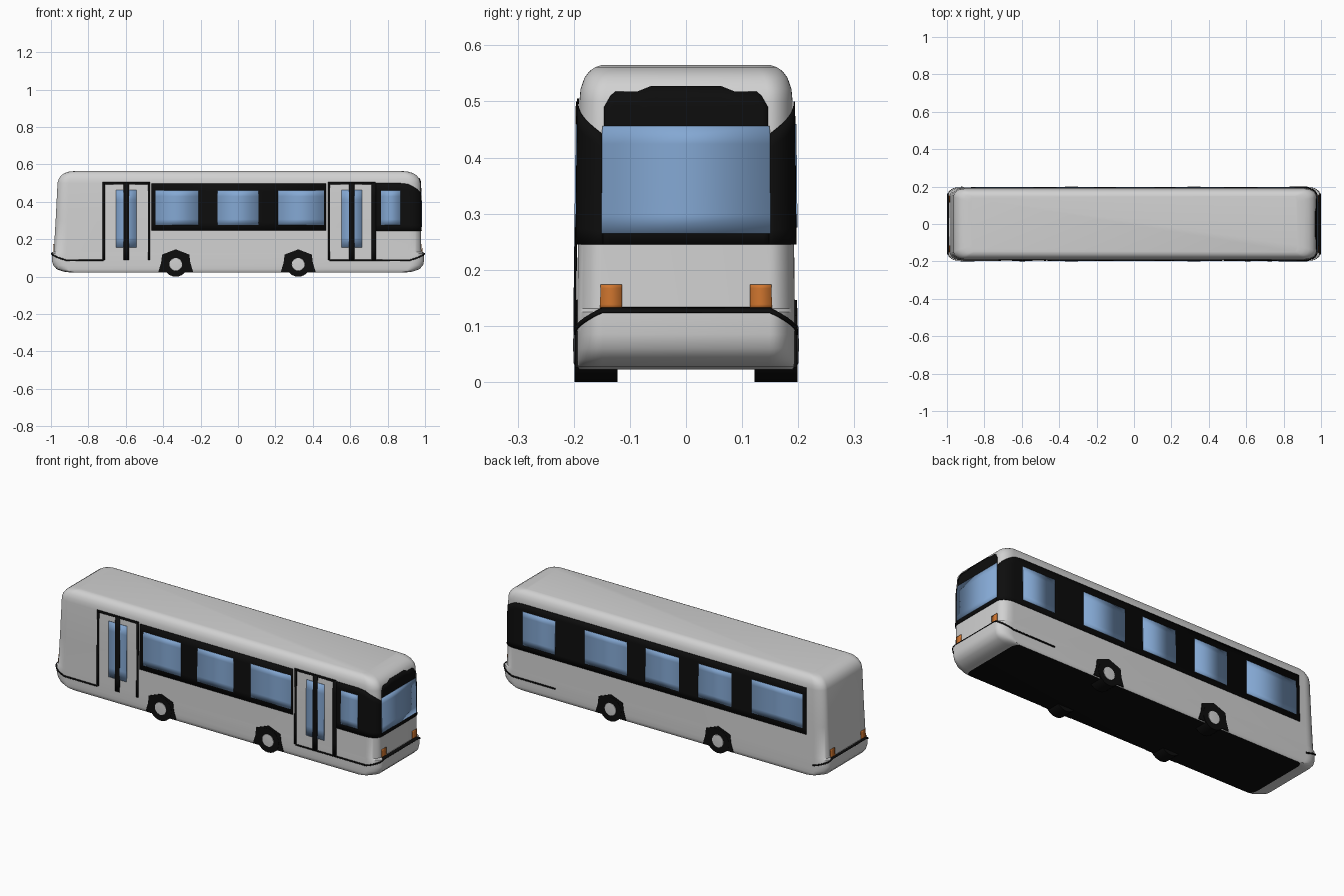
import bpy, bmesh, math

if "Cube" in bpy.data.objects:
    bpy.data.objects.remove(bpy.data.objects["Cube"])

HL, HW = 0.995, 0.194          # nominal half length / half width of the shell
RX, RY = 0.075, 0.045          # plan corner radii
# shell sections: z, rear inset, front inset, half width
SECTIONS = [
    (0.022, .100, .100, .190), (0.027, .062, .062, .193), (0.040, .025, .025, .194),
    (0.060, .008, .006, .194), (0.085, .000, .000, .194), (0.125, .000, .000, .194),
    (0.131, .010, .015, .194), (0.300, .020, .018, .192), (0.500, .030, .020, .190),
    (0.522, .036, .025, .188), (0.542, .050, .040, .181), (0.554, .068, .060, .172),
    (0.561, .090, .085, .162), (0.565, .125, .120, .150)]


def material(name, rgb):
    m = bpy.data.materials.new(name)
    m.diffuse_color = (*rgb, 1)
    m.use_nodes = True
    m.node_tree.nodes["Principled BSDF"].inputs["Base Color"].default_value = m.diffuse_color
    return m


GREY = material("light grey paint", (.64, .64, .64))
BLACK = material("black trim", (.004, .004, .004))
GLASS = material("blue glass", (.23, .39, .65))
ORANGE = material("orange lamp", (.63, .18, .028))


def shell(x, y, z):
    """Moves a point of the nominal outline to the real shell at height z."""
    for a, b in zip(SECTIONS, SECTIONS[1:]):
        if z <= b[0]:
            break
    t = min(1, max(0, (z - a[0]) / (b[0] - a[0])))
    rear, front, half = (a[i] + (b[i] - a[i]) * t for i in (1, 2, 3))
    w = min(1, max(0, (abs(x) - 0.84) / (HL - 0.84)))
    x -= math.copysign((front if x > 0 else rear) * w, x)
    return (x, y * half / HW, z)


def corner(end, side, deg, off=0):
    """Plan corner point; 0 degrees lies on the end, 90 on the side."""
    a = math.radians(deg)
    return (end * (HL - RX + (RX + off) * math.cos(a)),
            side * (HW - RY + (RY + off) * math.sin(a)))


def finish(name, bm, mats, angle=None):
    bmesh.ops.recalc_face_normals(bm, faces=bm.faces)
    me = bpy.data.meshes.new(name)
    bm.to_mesh(me)
    bm.free()
    for m in mats:
        me.materials.append(m)
    ob = bpy.data.objects.new(name, me)
    bpy.context.collection.objects.link(ob)
    if angle:
        bpy.ops.object.select_all(action='DESELECT')
        ob.select_set(True)
        bpy.context.view_layer.objects.active = ob
        bpy.ops.object.shade_smooth_by_angle(angle=math.radians(angle))
    return ob


def plate(name, cols, mat, rows=6):
    """Thin sheet on the shell; cols are (x, y, z_low, z_high)."""
    bm = bmesh.new()
    grid = [[bm.verts.new(shell(x, y, lo + (hi - lo) * i / rows)) for i in range(rows + 1)]
            for x, y, lo, hi in cols]
    for a, b in zip(grid, grid[1:]):
        for i in range(rows):
            bm.faces.new((a[i], b[i], b[i + 1], a[i + 1]))
    ob = finish(name, bm, [mat], 40)
    mod = ob.modifiers.new("thickness", 'SOLIDIFY')
    mod.thickness, mod.offset = 0.003, 0


def side_plate(name, side, x0, x1, z0, z1, mat, off=.003):
    y = side * (HW + off)
    plate(name, [(x0, y, z0, z1), (x1, y, z0, z1)], mat)


def end_plate(name, end, y0, y1, z0, z1, mat, off=.005):
    x = end * (HL + off)
    plate(name, [(x, y0, z0, z1), (x, y1, z0, z1)], mat)


# body shell lofted through the sections
bm = bmesh.new()
outline = []
for end, side, flip in ((1, 1, 0), (-1, 1, 1), (-1, -1, 0), (1, -1, 1)):
    arc = [corner(end, side, d) for d in range(0, 91, 10)]
    outline += arc[::-1] if flip else arc
rings = [[bm.verts.new(shell(x, y, s[0])) for x, y in outline] for s in SECTIONS]
n = len(outline)
for a, b in zip(rings, rings[1:]):
    for i in range(n):
        bm.faces.new((a[i], a[(i + 1) % n], b[(i + 1) % n], b[i]))
bm.faces.new(rings[-1])
bm.faces.new(rings[0]).material_index = 1      # dark floor
finish("body_shell", bm, [GREY, BLACK], 35)

# windscreen surround with stepped top edge
F = HL + .003
half = [(0, .527), (.065, .527), (.09, .517), (.13, .517), (.138, .51), (.149, .49)]
cols = [(F, -y, .245, z) for y, z in half[:0:-1]] + [(F, y, .245, z) for y, z in half]
plate("windscreen_surround", cols, BLACK, 12)
end_plate("windscreen", 1, -.152, .152, .265, .456, GLASS)

# window bands that wrap round the front corners
for side, end_x, name in ((-1, .72, "right"), (1, -.875, "left")):
    cols = [(*corner(1, side, d, .003), .245, .44 + .055 * d / 90) for d in range(0, 91, 10)]
    y = side * (HW + .003)
    cols += [(.87, y, .245, .5), (end_x, y, .245, .5)]
    plate(name + "_front_window_band", cols, BLACK, 8)
side_plate("right_window_band", -1, -.462, .47, .248, .497, BLACK)

# side windows
right = [(-.44, -.21), (-.11, .11), (.215, .46), (.765, .872)]
left = [(.66, .862), (.222, .48), (-.095, .11), (-.415, -.213), (-.85, -.538)]
for side, spans, name in ((-1, right, "right"), (1, left, "left")):
    for i, (a, b) in enumerate(spans):
        side_plate(f"{name}_window_{i + 1}", side, a, b, .275, .46, GLASS, .005)

# double doors on the kerb side
for name, c in (("rear_door", -.597), ("front_door", .608)):
    side_plate(name + "_glass", -1, c - .055, c + .055, .157, .462, GLASS, .003)
    side_plate(name + "_centre_bar", -1, c - .014, c + .014, .09, .5, BLACK, .005)
    for s in (-1, 1):
        side_plate(name + "_post", -1, c + s * .121 - .006, c + s * .121 + .006, .09, .505, BLACK)
    side_plate(name + "_header", -1, c - .12, c + .12, .493, .505, BLACK)
side_plate("front_door_pillar", -1, .715, .738, .09, .5, BLACK, .004)

# bumper trim line: across each end, dropping round the corners, then along the sides
for end, stops, name in ((1, (.49, .66), "front"), (-1, (-.72, -.91), "rear")):
    cols = []
    for side, stop in zip((-1, 1), stops):
        y = side * (HW + .003)
        part = [(stop, y, .084, .091)]
        for d in range(90, -1, -10):
            z = .128 - .04 * (d / 90) ** 1.0
            part.append((*corner(end, side, d, .004), z - .004, z + .004))
        cols += part if side < 0 else part[::-1]
    plate(name + "_bumper_trim", cols, BLACK, 2)
    # lamps above the bumper
    for s in (-1, 1):
        end_plate(name + "_lamp", end, s * .114, s * .153, .131, .174, ORANGE, .004)


def extrude_y(name, pts, y0, y1, mat, angle=None):
    bm = bmesh.new()
    a, b = ([bm.verts.new((x, y, z)) for x, z in pts] for y in (y0, y1))
    bm.faces.new(a)
    bm.faces.new(b)
    for i in range(len(pts)):
        j = (i + 1) % len(pts)
        bm.faces.new((a[i], a[j], b[j], b[i]))
    finish(name, bm, [mat], angle)


def circle(cx, cz, r, k):
    return [(cx + r * math.cos(2 * math.pi * i / k), cz + r * math.sin(2 * math.pi * i / k))
            for i in range(k)]


# wheels, hubs and angular arches
ARCH = [(-.093, .026), (-.078, .075), (-.073, .118), (0, .146), (.073, .118),
        (.078, .075), (.093, .026)]
for cx in (-.333, .322):
    for s in (-1, 1):
        extrude_y("wheel_arch", [(cx + x, z) for x, z in ARCH], s * .185, s * .1975, BLACK)
        extrude_y("tyre", circle(cx, .066, .066, 24), s * .122, s * .199, BLACK, 40)
        bm = bmesh.new()      # shallow domed hub
        prev = None
        for r, y in ((.036, .198), (.034, .2), (.024, .2005), (.01, .201)):
            ring = [bm.verts.new((x, s * y, z)) for x, z in circle(cx, .066, r, 20)]
            if prev:
                for i in range(20):
                    j = (i + 1) % 20
                    bm.faces.new((prev[i], prev[j], ring[j], ring[i]))
            else:
                bm.faces.new(ring)
            prev = ring
        bm.faces.new(prev)
        finish("wheel_hub", bm, [GREY], 30)
